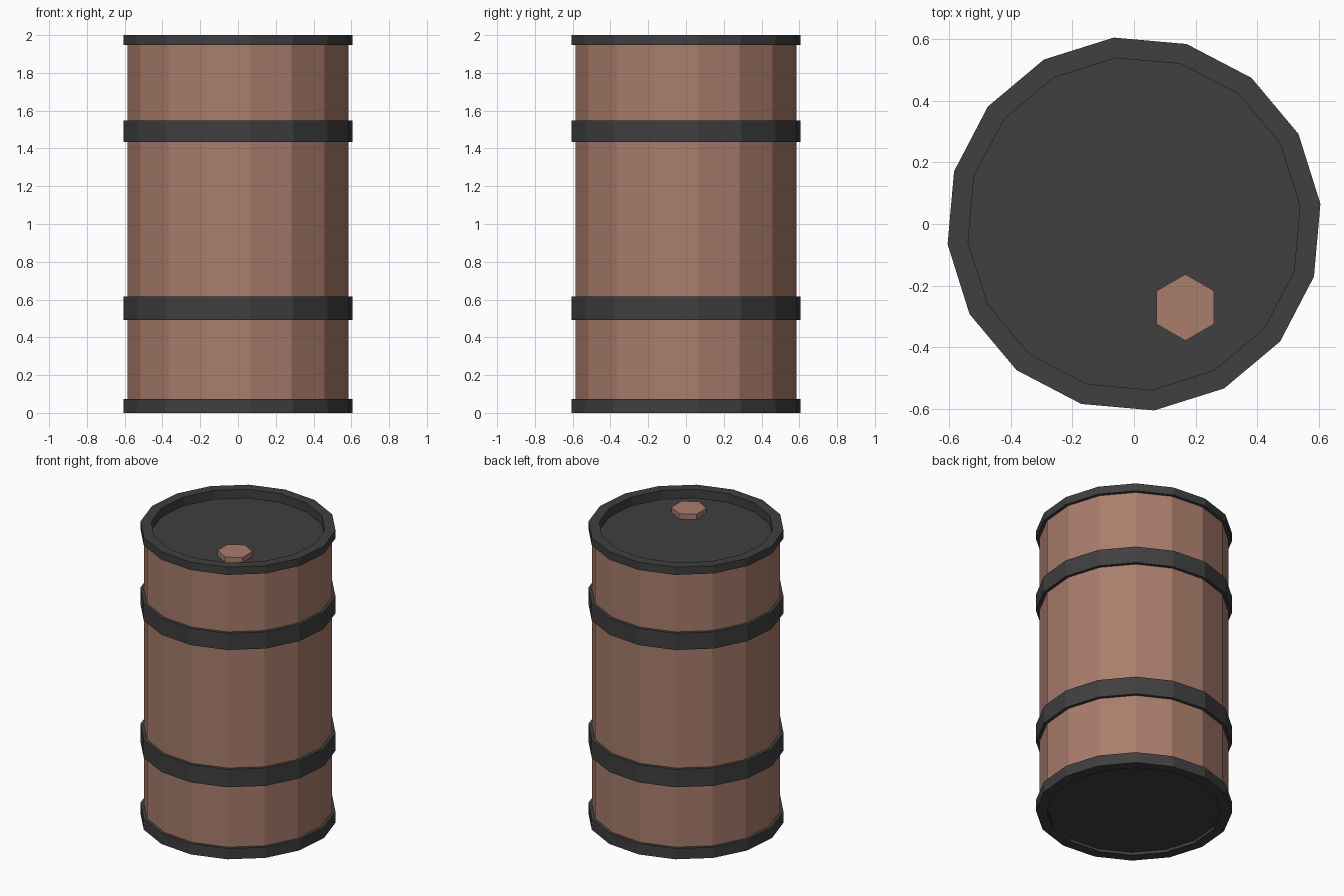
import bpy
import bmesh
from math import cos, sin, radians, tau

cube = bpy.data.objects.get("Cube")
if cube:
    bpy.data.objects.remove(cube)

SIDES = 16
TURN = radians(6.2)
BODY_R, BAND_R, LID_R = 0.588, 0.609, 0.542


def make_material(name, color):
    mat = bpy.data.materials.new(name)
    mat.use_nodes = True
    mat.diffuse_color = color
    mat.node_tree.nodes["Principled BSDF"].inputs["Base Color"].default_value = color
    return mat


def lathe(name, profile, mat, sides=SIDES, turn=TURN, closed=False, center=(0, 0)):
    """Turn a (radius, height) profile around z into flat-sided faces."""
    bm = bmesh.new()
    rings = []
    for r, z in profile:
        if r == 0:
            rings.append([bm.verts.new((0, 0, z))] * sides)
        else:
            angles = [turn + tau * i / sides for i in range(sides)]
            rings.append([bm.verts.new((r * cos(a), r * sin(a), z)) for a in angles])
    pairs = list(zip(rings, rings[1:]))
    if closed:
        pairs.append((rings[-1], rings[0]))
    for low, high in pairs:
        for i in range(sides):
            j = (i + 1) % sides
            corners = dict.fromkeys((low[i], low[j], high[j], high[i]))
            bm.faces.new(list(corners))
    # Merge the triangle fans into single flat caps
    hubs = [v for v in bm.verts if v.co.x == 0 and v.co.y == 0]
    bmesh.ops.dissolve_verts(bm, verts=hubs)
    mesh = bpy.data.meshes.new(name)
    bm.to_mesh(mesh)
    bm.free()
    mesh.materials.append(mat)
    obj = bpy.data.objects.new(name, mesh)
    obj.location = (*center, 0)
    bpy.context.collection.objects.link(obj)
    return obj


brown = make_material("brown paint", (0.40, 0.205, 0.15, 1))
gray = make_material("dark gray metal", (0.05, 0.05, 0.05, 1))

# Drum wall
lathe("drum_wall", [(BODY_R, 0.05), (BODY_R, 1.96)], brown)

# Two raised hoops
for name, low, high in (("lower_hoop", 0.493, 0.615), ("upper_hoop", 1.433, 1.547)):
    inner = BODY_R - 0.01
    lathe(name, [(inner, low), (BAND_R, low), (BAND_R, high), (inner, high)],
          gray, closed=True)

# Rims with recessed lid and base
lathe("top_rim_and_lid", [(BODY_R - 0.01, 1.947), (BAND_R, 1.947), (BAND_R, 2),
                          (LID_R, 2), (LID_R, 1.94), (0, 1.94)], gray)
lathe("bottom_rim_and_base", [(0, 0.02), (LID_R, 0.02), (LID_R, 0), (BAND_R, 0),
                              (BAND_R, 0.074), (BODY_R - 0.01, 0.074)], gray)

# Hexagonal plug on the lid
lathe("plug", [(0, 1.935), (0.108, 1.935), (0.108, 1.977), (0, 1.977)], brown,
      sides=6, turn=radians(30), center=(0.167, -0.271))
